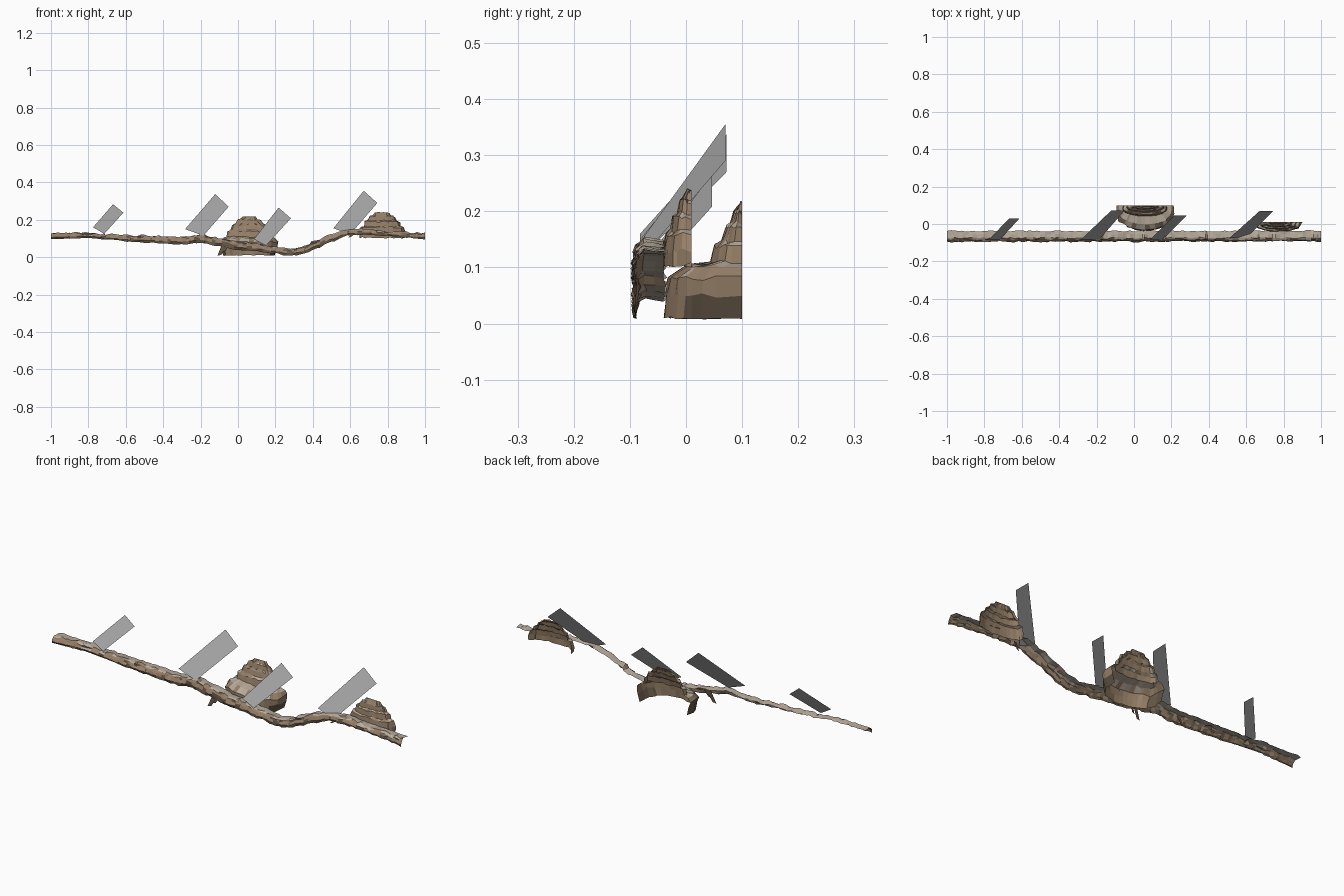
import bpy, math, random

if "Cube" in bpy.data.objects:
    bpy.data.objects.remove(bpy.data.objects["Cube"])

random.seed(4)


def material(name, rgb):
    m = bpy.data.materials.new(name)
    m.diffuse_color = (*rgb, 1)
    m.use_nodes = True
    m.node_tree.nodes["Principled BSDF"].inputs["Base Color"].default_value = m.diffuse_color
    return m


DARK = material("dark_rock", (0.13, 0.095, 0.065))
TAN = material("tan_rock", (0.30, 0.21, 0.135))
PALE = material("pale_top", (0.48, 0.41, 0.33))
GREY = material("grey_light", (0.40, 0.40, 0.40))


def jit(a):
    return random.uniform(-a, a)


def make(name, verts, faces, mats, pick=None):
    me = bpy.data.meshes.new(name)
    me.from_pydata(verts, [], faces)
    for m in mats:
        me.materials.append(m)
    me.update()
    if pick:
        for p in me.polygons:
            p.material_index = pick(p)
    ob = bpy.data.objects.new(name, me)
    bpy.context.collection.objects.link(ob)
    return ob


def grid_faces(rows, cols):
    return [(r * cols + c, r * cols + c + 1, (r + 1) * cols + c + 1, (r + 1) * cols + c)
            for r in range(rows - 1) for c in range(cols - 1)]


# cliff strip: open front wall and top sheet following a wavy ground line
LINE = [(-1, .128, .095), (-.8, .128, .105), (-.7, .118, .093), (-.55, .113, .08),
        (-.3, .107, .069), (-.2, .118, .078), (-.1, .1, .06), (0, .08, .037),
        (.1, .07, .032), (.2, .053, .02), (.27, .04, .006), (.35, .053, .017),
        (.42, .09, .047), (.5, .12, .083), (.58, .146, .115), (.68, .147, .12),
        (.8, .134, .114), (.9, .13, .105), (1, .125, .095)]


def ground(x):
    for (x0, t0, b0), (x1, t1, b1) in zip(LINE, LINE[1:]):
        if x <= x1:
            k = (x - x0) / (x1 - x0)
            k = k * k * (3 - 2 * k)
            return t0 + (t1 - t0) * k, b0 + (b1 - b0) * k


N = 100
verts = []
for i in range(N + 1):
    x = -1 + 2 * i / N
    if 0 < i < N:
        x += jit(.006)
    t, b = ground(x)
    h = t - b
    step = random.choice((0, 0, .004, .008))
    verts += [(x, -.091 + jit(.004), max(0, b + jit(.003))),
              (x, -.094 + jit(.005), b + .35 * h),
              (x, -.088 + jit(.005), b + .7 * h + jit(.003)),
              (x, -.083 + jit(.004), t - .004 + step * .5),
              (x, -.074 + jit(.004), t + step),
              (x, -.055 + jit(.004), t + step * .5 + jit(.002)),
              (x, -.037 + jit(.004), t + jit(.003))]
faces = [f[::-1] for f in grid_faces(N + 1, 7)]
make("cliff_strip", verts, faces, (DARK, TAN, PALE),
     lambda p: 2 if p.normal.z > .8 else 1 if p.normal.z > .3 else 0)


# rock mounds: stacked half rings stepping back, open at the rear
def mound(name, cx, yback, levels, cols=19):
    vs = []
    wob = [jit(.09) for _ in range(cols)]
    for z, hw, yf in levels:
        for c in range(cols):
            a = math.pi * c / (cols - 1)
            k = 1 + wob[c] * .5 + jit(.035)
            s = max(0, math.sin(a)) ** .6
            vs.append((cx - hw * math.cos(a) * k,
                       yback - (yback - yf) * s * (1 + jit(.03)),
                       z + (jit(.005) if z > .02 else jit(.003))))
    n = len(vs)
    fs = grid_faces(len(levels), cols)
    fs += [(n - cols + c, n - cols + c + 1, n - 1) for c in range(cols - 2)]
    return make(name, vs, fs, (DARK, TAN, PALE),
                lambda p: 2 if p.normal.z > .8 else 0 if p.normal.z < -.15 else 1)


mound("large_mound", .06, .1, [
    (.01, .135, -.036), (.05, .15, -.034), (.08, .155, -.03), (.102, .14, -.002),
    (.108, .118, .042), (.138, .115, .05), (.146, .1, .062), (.172, .092, .07),
    (.178, .076, .078), (.198, .062, .084), (.204, .045, .09), (.215, .035, .096)])
mound("small_mound", .77, .01, [
    (.104, .122, -.04), (.13, .124, -.04), (.158, .118, -.037), (.164, .1, -.028),
    (.19, .094, -.024), (.197, .078, -.016), (.218, .068, -.012),
    (.223, .05, -.006), (.238, .04, .002)])

# loose shards hanging under the strip
for i, (x, z, w, h) in enumerate([(-.07, .008, .04, .08), (-.05, .03, .03, .06),
                                  (-.33, .07, .04, .03), (.62, .105, .03, .03)]):
    make(f"shard_{i + 1}",
         [(x - w, -.092, z), (x - w * .5, -.089, z + .004),
          (x + w * .5, -.075, z + h), (x - w * .2, -.08, z + h)],
         [(0, 1, 2, 3)], (DARK,))

# slanted flat light panels: low edge, then high edge
PANELS = [
    ((-.775, .16), (-.715, .125), (-.613, .238), (-.668, .283), -.082, .029),
    ((-.283, .15), (-.185, .115), (-.05, .27), (-.122, .337), -.082, .072),
    ((.085, .096), (.15, .062), (.283, .208), (.217, .265), -.085, .046),
    ((.51, .155), (.6, .122), (.745, .29), (.672, .355), -.075, .07)]
for i, (a, b, c, d, y0, y1) in enumerate(PANELS):
    make(f"light_panel_{i + 1}",
         [(a[0], y0, a[1]), (b[0], y0, b[1]), (c[0], y1, c[1]), (d[0], y1, d[1])],
         [(0, 1, 2, 3)], (GREY,))
